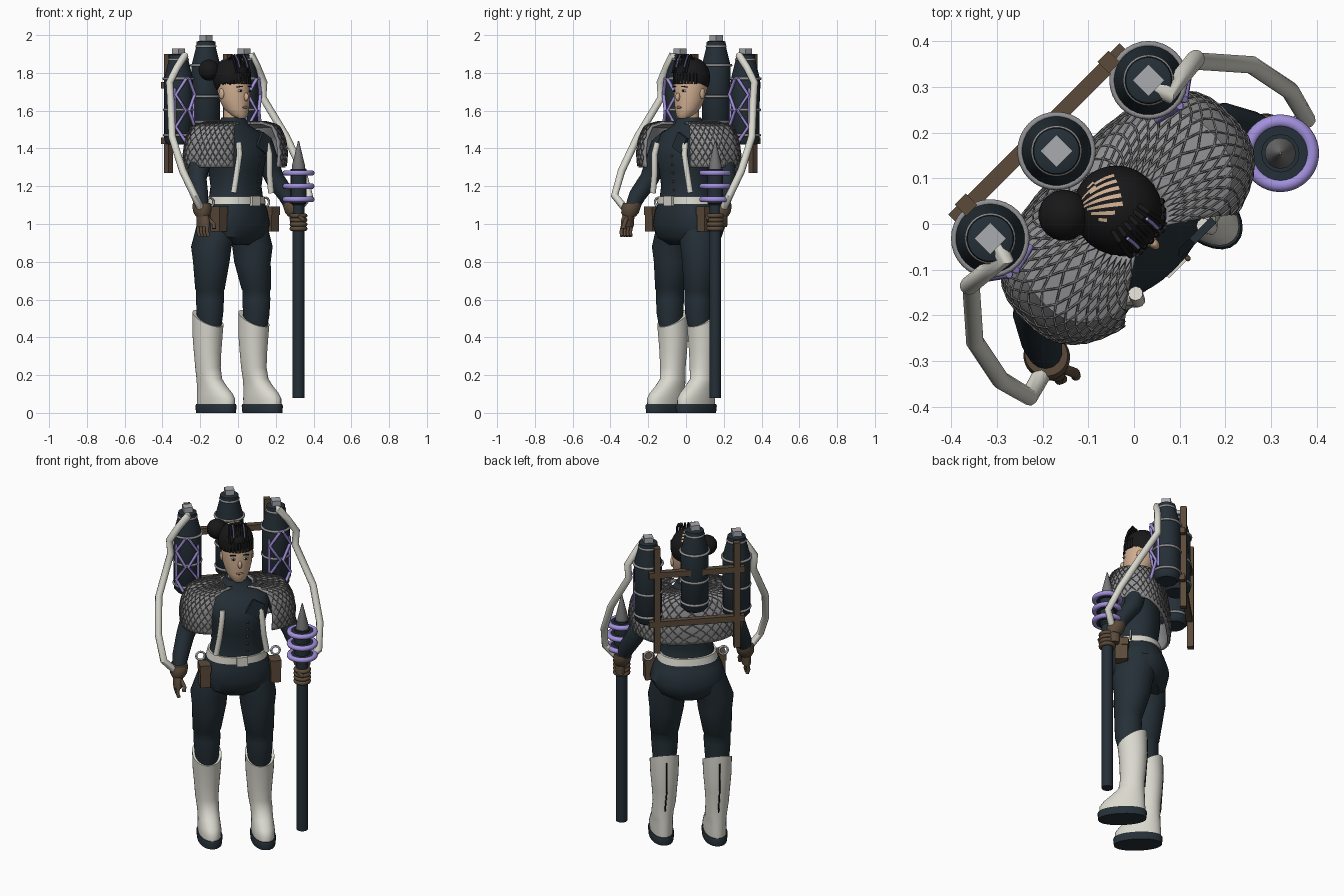
import bpy, bmesh, math
from mathutils import Vector, Matrix

if "Cube" in bpy.data.objects:
    bpy.data.objects.remove(bpy.data.objects["Cube"])


def mat(name, c):
    m = bpy.data.materials.new(name)
    m.diffuse_color = (*c, 1)
    m.use_nodes = True
    m.node_tree.nodes["Principled BSDF"].inputs["Base Color"].default_value = m.diffuse_color
    return m


NAVY = mat("navy cloth", (.018, .029, .038))
CREAM = mat("cream leather", (.70, .69, .62))
GREY = mat("knit grey", (.28, .28, .29))
DGREY = mat("dark knit grey", (.18, .18, .185))
STEEL = mat("light steel", (.40, .41, .43))
PURPLE = mat("purple glow", (.36, .28, .72))
BROWN = mat("brown leather", (.105, .07, .043))
SKIN = mat("skin", (.62, .42, .28))
BLACK = mat("black hair", (.009, .009, .010))
LIP = mat("lips", (.35, .16, .12))


def finish(name, me, *mats, angle=40):
    for m in mats:
        me.materials.append(m)
    me.shade_smooth()
    me.set_sharp_from_angle(angle=math.radians(angle))
    o = bpy.data.objects.new(name, me)
    bpy.context.collection.objects.link(o)
    return o


def from_bm(name, bm, *mats, angle=40):
    bmesh.ops.recalc_face_normals(bm, faces=bm.faces)
    me = bpy.data.meshes.new(name)
    bm.to_mesh(me)
    bm.free()
    return finish(name, me, *mats, angle=angle)


def sgnpow(v, p):
    return math.copysign(abs(v) ** p, v)


def loft(name, rings, m, n=28, e=2.0, tilt=0):
    """Stack of superellipse rings (x, y, z, rx, ry); the last one may tilt."""
    bm = bmesh.new()
    loops = []
    for k, (x, y, z, rx, ry) in enumerate(rings):
        row = []
        for i in range(n):
            a = 2 * math.pi * i / n
            s = sgnpow(math.sin(a), 2 / e)
            dz = tilt * s if k == len(rings) - 1 else 0
            row.append(bm.verts.new((x + rx * sgnpow(math.cos(a), 2 / e), y + ry * s, z + dz)))
        loops.append(row)
    for a, b in zip(loops, loops[1:]):
        for i in range(n):
            bm.faces.new((a[i], a[(i + 1) % n], b[(i + 1) % n], b[i]))
    bm.faces.new(loops[0])
    bm.faces.new(loops[-1])
    return from_bm(name, bm, m)


def tube(name, pts, r, m, radii=None, res=3):
    cu = bpy.data.curves.new(name, 'CURVE')
    cu.dimensions = '3D'
    cu.bevel_depth = r
    cu.bevel_resolution = res
    cu.use_fill_caps = True
    s = cu.splines.new('POLY')
    s.points.add(len(pts) - 1)
    for i, p in enumerate(pts):
        s.points[i].co = (*p, 1)
        s.points[i].radius = radii[i] if radii else 1
    tmp = bpy.data.objects.new("tmp", cu)
    bpy.context.collection.objects.link(tmp)
    dg = bpy.context.evaluated_depsgraph_get()
    me = bpy.data.meshes.new_from_object(tmp.evaluated_get(dg))
    bpy.data.objects.remove(tmp)
    me.materials.clear()
    return finish(name, me, m)


def box(name, c, size, m, rot=None):
    bm = bmesh.new()
    bmesh.ops.create_cube(bm, size=1, matrix=Matrix.Translation(c) @ (rot or Matrix()) @ Matrix.Diagonal((*size, 1)))
    return from_bm(name, bm, m)


def ball(name, c, size, m):
    bm = bmesh.new()
    bmesh.ops.create_uvsphere(bm, u_segments=20, v_segments=12, radius=1,
                              matrix=Matrix.Translation(c) @ Matrix.Diagonal((*size, 1)))
    return from_bm(name, bm, m)


def ring(name, c, R, r, m, rot=None, n=32):
    bm = bmesh.new()
    M = Matrix.Translation(c) @ (rot or Matrix())
    v = [[bm.verts.new(M @ Vector(((R + r * math.cos(b)) * math.cos(a), (R + r * math.cos(b)) * math.sin(a), r * math.sin(b))))
          for b in (2 * math.pi * j / 10 for j in range(10))] for a in (2 * math.pi * i / n for i in range(n))]
    for i in range(n):
        for j in range(10):
            bm.faces.new((v[i][j], v[(i + 1) % n][j], v[(i + 1) % n][(j + 1) % 10], v[i][(j + 1) % 10]))
    return from_bm(name, bm, m)


# body
C = -.005
loft("torso", [(C, .035, .89, .11, .10), (C, .03, .93, .18, .145), (C, .03, 1.0, .208, .16), (C, .02, 1.07, .185, .147),
               (C, .01, 1.13, .15, .125), (C, .01, 1.2, .138, .12), (C, .01, 1.28, .147, .13), (C, .005, 1.36, .165, .138),
               (C, .01, 1.42, .178, .125), (C, .02, 1.48, .17, .095), (C, .03, 1.525, .085, .07), (C, .03, 1.565, .06, .058)],
     NAVY, 36, 2.3)
loft("belt", [(C, .015, 1.105, .167, .14), (C, .012, 1.145, .157, .136)], CREAM, 36, 2.3)
box("buckle", (.0, -.128, 1.122), (.06, .02, .055), CREAM)
box("lapel", (.075, -.117, 1.43), (.075, .018, .09), NAVY, Matrix.Rotation(.5, 4, 'Y'))
for k in range(5):
    ball("button", (.03, -.137 + .004 * k, 1.36 - k * .045), (.006, .006, .006), BROWN)

# legs and boots
for side, hip, thigh, knee, foot in (("right", (-.1, .045), (-.152, .048), (-.165, .045), (-.157, .008)),
                                     ("left", (.08, .025), (.108, .0), (.115, -.022), (.129, -.053))):
    fu, fv = foot
    su, sv = knee[0] * .6 + fu * .4, fv + .058
    loft(side + "_leg", [(su, sv - .012, .42, .056, .062), (knee[0], knee[1], .52, .068, .072), (*knee, .6, .074, .075),
                         (*knee, .648, .073, .074), (*knee, .655, .078, .079), (*thigh, .8, .094, .1),
                         (*thigh, .88, .102, .112), (*hip, 1.0, .11, .12)], NAVY)
    loft(side + "_boot", [(fu, fv, .04, .06, .126), (fu, fv, .075, .062, .126), (fu, fv + .01, .105, .06, .115),
                          (fu, fv + .03, .14, .058, .094), (fu, sv - .008, .18, .06, .072), (su, sv - .003, .24, .063, .069),
                          (su, sv, .32, .069, .073), (su, sv, .41, .077, .079), (su, sv - .003, .5, .08, .081)], CREAM, e=2.15, tilt=.045)
    loft(side + "_sole", [(fu, fv, 0, .064, .132), (fu, fv, .038, .068, .136), (fu, fv, .046, .064, .131)], NAVY, e=2.15)
    tube(side + "_boot_seam", [(fu, sv + .065, .2), (su, sv + .072, .32), (su, sv + .078, .41), (su, sv + .077, .5)], .004, BLACK)

# shoulder cape: one surface function, a solid layer and a knitted net over it
PROF = [(.08, .075, 1.54), (.17, .11, 1.54), (.262, .148, 1.52), (.302, .168, 1.45), (.315, .175, 1.37), (.308, .168, 1.30)]


def cape_point(s, t, off=0):
    k = min(int(s * 5), 4)
    f = s * 5 - k
    a, b, z = (PROF[k][i] * (1 - f) + PROF[k + 1][i] * f for i in range(3))
    half = math.radians(26)
    ph = half + (2 * math.pi - 2 * half) * t
    x, y = math.sin(ph), -math.cos(ph)
    z -= .05 * s * max(0, y) ** 2
    return ((a + off) * sgnpow(x, .75), .02 + (b + off) * sgnpow(y, .75), z + off)


def cape(name, nr, nc, m, net):
    bm = bmesh.new()
    g = [[bm.verts.new(cape_point(j / nr, i / nc, .004 if net else 0)) for i in range(nc + 1)] for j in range(nr + 1)]
    for j in range(nr):
        for i in range(nc):
            if not net:
                bm.faces.new((g[j][i], g[j][i + 1], g[j + 1][i + 1], g[j + 1][i]))
            elif (i + j) % 2 and i and j:
                bm.faces.new((g[j][i - 1], g[j - 1][i], g[j][i + 1], g[j + 1][i]))
    if net:
        bmesh.ops.delete(bm, geom=[v for v in bm.verts if not v.link_faces], context='VERTS')
    return from_bm(name, bm, m)


cape("cape", 20, 64, GREY, False).modifiers.new("thick", 'SOLIDIFY').thickness = .012
w = cape("cape_net", 14, 68, DGREY, True).modifiers.new("net", 'WIREFRAME')
w.thickness = .005

# head, face and hair
loft("neck", [(C, .035, 1.5, .05, .05), (C, .035, 1.64, .045, .048)], SKIN)
loft("head", [(0, -.025, 1.558, .022, .018), (0, -.01, 1.575, .045, .045), (0, .012, 1.61, .066, .068), (0, .025, 1.66, .08, .083),
              (0, .035, 1.72, .086, .093), (0, .04, 1.79, .084, .088), (0, .04, 1.84, .06, .06)], SKIN)
ball("nose", (0, -.06, 1.673), (.011, .016, .022), SKIN)
ball("lips", (0, -.053, 1.618), (.02, .007, .007), LIP)
for s in (-1, 1):
    ball("eye", (s * .034, -.05, 1.705), (.015, .006, .007), CREAM)
    ball("iris", (s * .034, -.055, 1.705), (.006, .004, .007), BLACK)
    box("brow", (s * .036, -.05, 1.727), (.034, .009, .005), BLACK, Matrix.Rotation(s * .12, 4, 'Y') @ Matrix.Rotation(s * .25, 4, 'Z'))
    ball("ear", (s * .084, .04, 1.69), (.01, .018, .028), SKIN)
BUN = Vector((-.095, .122, 1.815))
HC = Vector((-.004, .046, 1.775))
q = (BUN - HC).to_track_quat('Z', 'Y').to_matrix().to_4x4()
bm = bmesh.new()
bmesh.ops.create_uvsphere(bm, u_segments=64, v_segments=32, radius=1,
                          matrix=Matrix.Translation(HC) @ Matrix.Diagonal((.096, .1, .108, 1)) @ q)
bmesh.ops.delete(bm, geom=[f for f in bm.faces if f.calc_center_median().z < 1.742 - max(0, f.calc_center_median().y - .04)],
                 context='FACES')
for f in bm.faces:  # shaved partings fan out from the bun
    p = f.calc_center_median() - HC
    d = q.inverted() @ p
    sector = int((math.atan2(d.y, d.x) + math.pi) / (2 * math.pi) * 64)
    if sector % 2 and p.z > .06 and p.x > -.045 and p.y > .0 and d.normalized().z > .25:
        f.material_index = 1
from_bm("hair", bm, BLACK, SKIN).modifiers.new("thick", 'SOLIDIFY').thickness = .006
ball("bun", BUN, (.056, .056, .056), BLACK)
for k in range(6):
    x = -.055 + .02 * k
    tube("braid", [(x, -.045, 1.80), (x, -.025, 1.865), (x * .9, -.005, 1.895), (x * .8, .02, 1.87)], .0055, BLACK)
    if k in (1, 4):
        tube("braid_thread", [(x + .005, -.043, 1.83), (x + .005, -.029, 1.87), (x + .003, -.012, 1.895)], .004, PURPLE)
for k in range(11):
    a = (k - 5) * .2
    tube("fringe", [(.09 * math.sin(a), .044 - .092 * math.cos(a), 1.80), (.092 * math.sin(a), .044 - .096 * math.cos(a), 1.742)], .008, BLACK)

STAFF = (.336, -.117)


def tank(name, u, v, bot, top):
    loft(name, [(u, v, bot, .058, .058), (u, v, bot + .02, .075, .075), (u, v, top - .16, .077, .077),
                (u, v, top - .065, .053, .053), (u, v, top - .035, .05, .05), (u, v, top - .03, .036, .036)], NAVY)
    for z, r in ((top - .16, .079), (top - .06, .049), ((bot + top) / 2 - .07, .075), (bot + .05, .075)):
        ring(name + "_band", (u, v, z), r, .007, GREY)
    box(name + "_cap", (u, v, top - .02), (.05, .05, .04), STEEL)


# paired parts: arms, gloves, trims, pouches, side tanks, hoses, rack posts
for s, side in ((-1, "right"), (1, "left")):
    tube(side + "_arm", [(s * .15, .03, 1.46), (s * .215, .03, 1.41), (s * .27, .025, 1.29), (s * .29, .015, 1.24), (s * .325, -.04, 1.15),
                         (s * .34, -.07, 1.08)], .05, NAVY, [1, 1.2, 1.1, 1, .9, .7], 5)
    loft(side + "_glove_cuff", [(s * .345, -.08, 1.04, .035, .035), (s * .343, -.076, 1.06, .046, .048), (s * .34, -.07, 1.09, .05, .052),
                                (s * .338, -.066, 1.11, .046, .048)], BROWN)
    loft(side + "_palm", [(s * .35, -.09, .985, .024, .042), (s * .35, -.088, 1.02, .026, .042), (s * .345, -.08, 1.055, .03, .034)], BROWN)
    tube(side + "_trim", [(s * .105, -.11, 1.43), (s * .112, -.124, 1.37), (s * .122, -.113, 1.27), (s * .14, -.108, 1.165)], .016, CREAM)
    box(side + "_pouch", (s * .195, -.05, 1.025), (.055, .07, .13), BROWN)
    box(side + "_pouch_flap", (s * .195, -.05, 1.07), (.062, .078, .045), BROWN)
    ring(side + "_clip", (s * .208, -.0, 1.115), .024, .006, STEEL, Matrix.Rotation(math.pi / 2, 4, 'X'), 16)
    tank(side + "_tank", s * .245, .2, 1.42, 1.93)
    tube(side + "_hose", [(s * x, y, z) for x, y, z in
                          ((.24, .19, 1.88), (.255, .145, 1.89), (.3, .155, 1.83), (.352, .16, 1.75), (.345, .16, 1.67), (.428, .065, 1.46),
                           (.448, -.035, 1.28), (.43, -.105, 1.15), (.375, -.09, 1.09))], .02, CREAM)
    for k in (-1, 1):  # glowing lattice of tall diamonds
        pts = []
        for i in range(5):
            a = k * (.1 if i % 2 == 0 else .75) + s * .2
            pts.append((s * .245 + .088 * math.sin(a), .2 - .088 * math.cos(a), 1.43 + i * .085))
        tube(side + "_lattice", pts, .009, PURPLE)
        a = k * .85 + s * .2
        tube(side + "_lattice_rail", [(s * .245 + .08 * math.sin(a), .2 - .08 * math.cos(a), z) for z in (1.48, 1.72)], .007, PURPLE)
    box(side + "_rack_post", (.212 if s > 0 else -.23, .29, 1.585), (.034, .036, .63), BROWN)

tank("middle_tank", -.007, .233, 1.49, 2.0)
for z in (1.44, 1.735):
    box("rack_bar", (-.008, .285, z), (.53, .034, .035), BROWN)

# fingers: open on the right, closed round the staff on the left
for k in range(4):
    y = -.122 + .022 * k
    tube("right_finger", [(-.352, y, .99), (-.358, y - .004, .96), (-.35, y - .008, .935)], .01, BROWN)
    ring("left_finger", (*STAFF, .975 + .023 * k), .036, .012, BROWN, n=20)
tube("right_thumb", [(-.335, -.11, 1.03), (-.322, -.14, 1.0), (-.325, -.145, .975)], .011, BROWN)
tube("left_thumb", [(.33, -.1, 1.05), (.31, -.15, 1.04), (.33, -.16, 1.02)], .012, BROWN)

# staff: shaft, glowing head with discs inside the rings, spear point
loft("staff", [(*STAFF, .08, .031, .031), (*STAFF, 1.1, .031, .031), (*STAFF, 1.11, .042, .042), (*STAFF, 1.29, .042, .042)], NAVY, 16)
loft("staff_tip", [(*STAFF, 1.285, .034, .034), (*STAFF, 1.31, .034, .034), (*STAFF, 1.44, .003, .003)], DGREY, 16)
for z in (1.13, 1.2, 1.27):
    ring("staff_ring", (*STAFF, z), .07, .015, PURPLE, n=40)
    loft("staff_disc", [(*STAFF, z - .01, .062, .062), (*STAFF, z + .01, .062, .062)], NAVY)

# turn the whole figure toward its facing direction
R = Matrix.Rotation(math.radians(45), 4, 'Z')
for o in bpy.context.collection.objects:
    o.data.transform(R)
